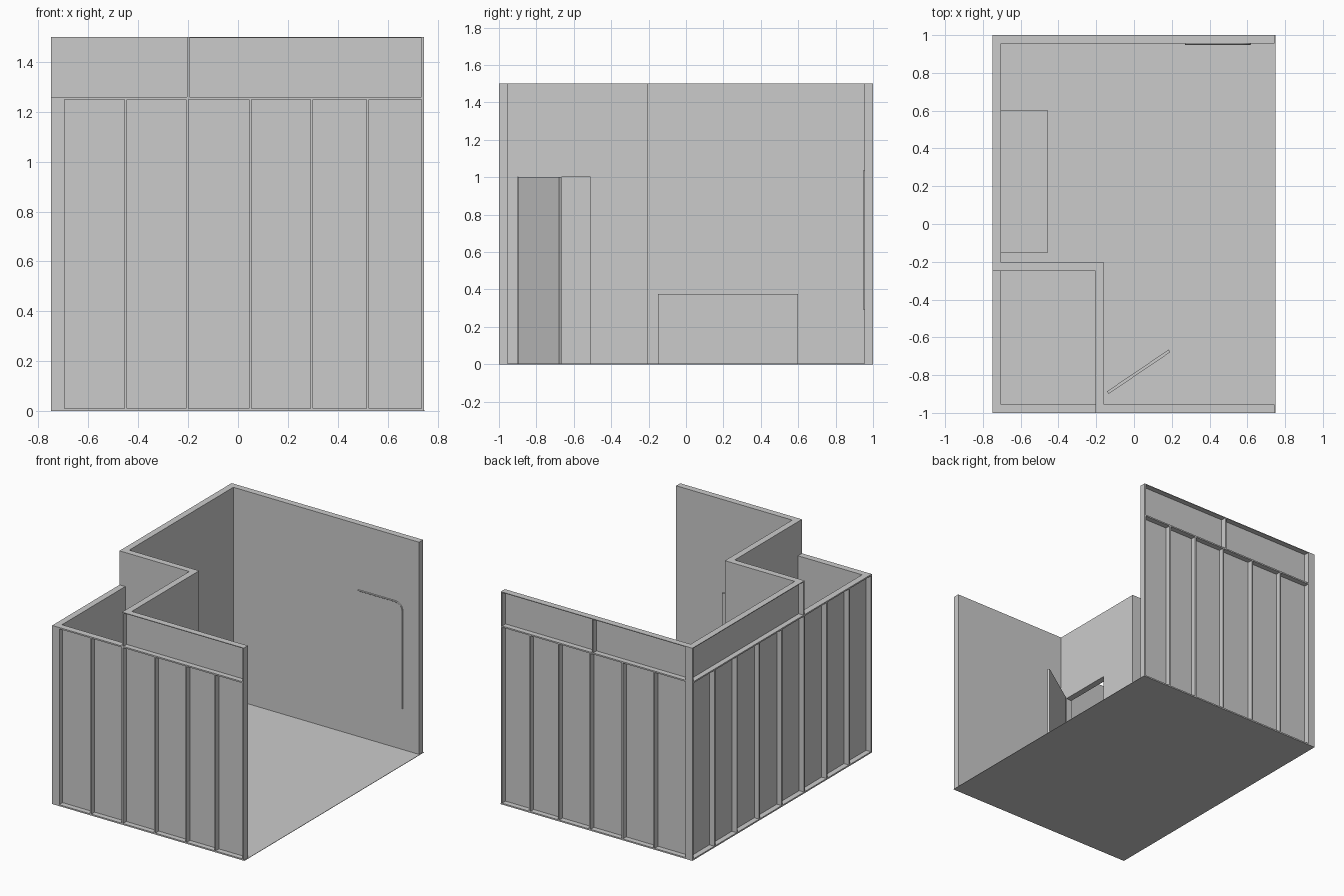
import bpy, bmesh, math
from mathutils import Vector

if "Cube" in bpy.data.objects:
    bpy.data.objects.remove(bpy.data.objects["Cube"])

T = 0.045      # wall thickness
SHEET = 0.007  # inner lining thickness
S = 0.01       # timber width
MID, TOP = 1.25, 1.5


def boxes_object(name, boxes):
    """One mesh object from a list of (min corner, max corner) boxes."""
    bm = bmesh.new()
    for a, b in boxes:
        lo = Vector([min(p) for p in zip(a, b)])
        hi = Vector([max(p) for p in zip(a, b)])
        verts = bmesh.ops.create_cube(bm, size=1)["verts"]
        for v in verts:
            v.co = (lo + hi) / 2 + v.co * (hi - lo)
    me = bpy.data.meshes.new(name)
    bm.to_mesh(me)
    bm.free()
    ob = bpy.data.objects.new(name, me)
    bpy.context.collection.objects.link(ob)
    return ob


def framed_wall(name, place, u0, u1, studs, v0, v1, upper_studs):
    """Stud wall: full-length lower storey u0..u1, upper storey v0..v1.
    place(u, depth, z) maps wall coordinates to the world; depth 0 is outside."""
    D = T - SHEET
    parts = []

    def add(a0, a1, d0, d1, z0, z1):
        parts.append((place(a0, d0, z0), place(a1, d1, z1)))

    def frame(a0, a1, z0, z1, mids):
        add(a0, a1, D, T, z0, z1)              # lining sheet
        add(a0, a1, 0, D, z0, z0 + S)          # bottom plate
        for u in [a0 + S / 2, a1 - S / 2] + mids:
            add(u - S / 2, u + S / 2, 0, D, z0 + S, z1)

    frame(u0, u1, 0, MID, studs)
    add(u0, u1, 0, T, MID, MID + S)            # middle plate
    # upper storey sits on the middle plate
    add(v0, v1, D, T, MID + S, TOP)
    add(v0, v1, 0, D, TOP - S / 2, TOP)
    for u in [v0 + S / 2, v1 - S / 2] + upper_studs:
        add(u - S / 2, u + S / 2, 0, D, MID + S, TOP - S / 2)
    return boxes_object(name, parts)


# floor
boxes_object("floor", [((-0.75, -1, 0), (0.75, 1, 0.003))])

# outer stud walls
cross = [-0.45, -0.203, 0.05, 0.295, 0.52]
framed_wall("front_wall", lambda u, d, z: (u, -1 + d, z),
            -0.705, 0.745, cross, -0.205, 0.745, [])
framed_wall("back_wall", lambda u, d, z: (u, 1 - d, z),
            -0.705, 0.745, cross, -0.705, 0.745, [0.03])
framed_wall("left_wall", lambda u, d, z: (-0.75 + d, u, z),
            -1, 1, [-0.75 + 0.25 * i for i in range(7)], -0.25, 1, [])

# inner partition around the corner closet, with a doorway
boxes_object("closet_cross_wall", [((-0.705, -0.25, 0), (-0.16, -0.205, TOP))])
boxes_object("closet_door_wall", [
    ((-0.205, -0.955, 0), (-0.16, -0.90, TOP)),
    ((-0.205, -0.51, 0), (-0.16, -0.25, TOP)),
    ((-0.205, -0.90, 1.0), (-0.16, -0.51, TOP))])

# open door leaf
door = boxes_object("door", [((-0.197, -0.008, 0), (0.197, 0.008, 1.0))])
door.location = (0.025, -0.782, 0)
door.rotation_euler.z = math.atan2(0.22, 0.325)

# bench against the left wall
boxes_object("bench", [((-0.705, -0.15, 0), (-0.455, 0.60, 0.375))])

# bent pipe on the back wall
curve = bpy.data.curves.new("wall_pipe", "CURVE")
curve.dimensions = "3D"
curve.bevel_depth = 0.005
curve.bevel_resolution = 2
curve.use_fill_caps = True
R, px, pz, py = 0.055, 0.615, 1.035, 0.953
pts = [(0.27, py, pz)]
for i in range(9):
    a = math.pi / 2 * (1 - i / 8)
    pts.append((px - R + R * math.cos(a), py, pz - R + R * math.sin(a)))
pts.append((px, py, 0.29))
sp = curve.splines.new("POLY")
sp.points.add(len(pts) - 1)
for p, co in zip(sp.points, pts):
    p.co = (*co, 1)
pipe = bpy.data.objects.new("wall_pipe", curve)
bpy.context.collection.objects.link(pipe)
